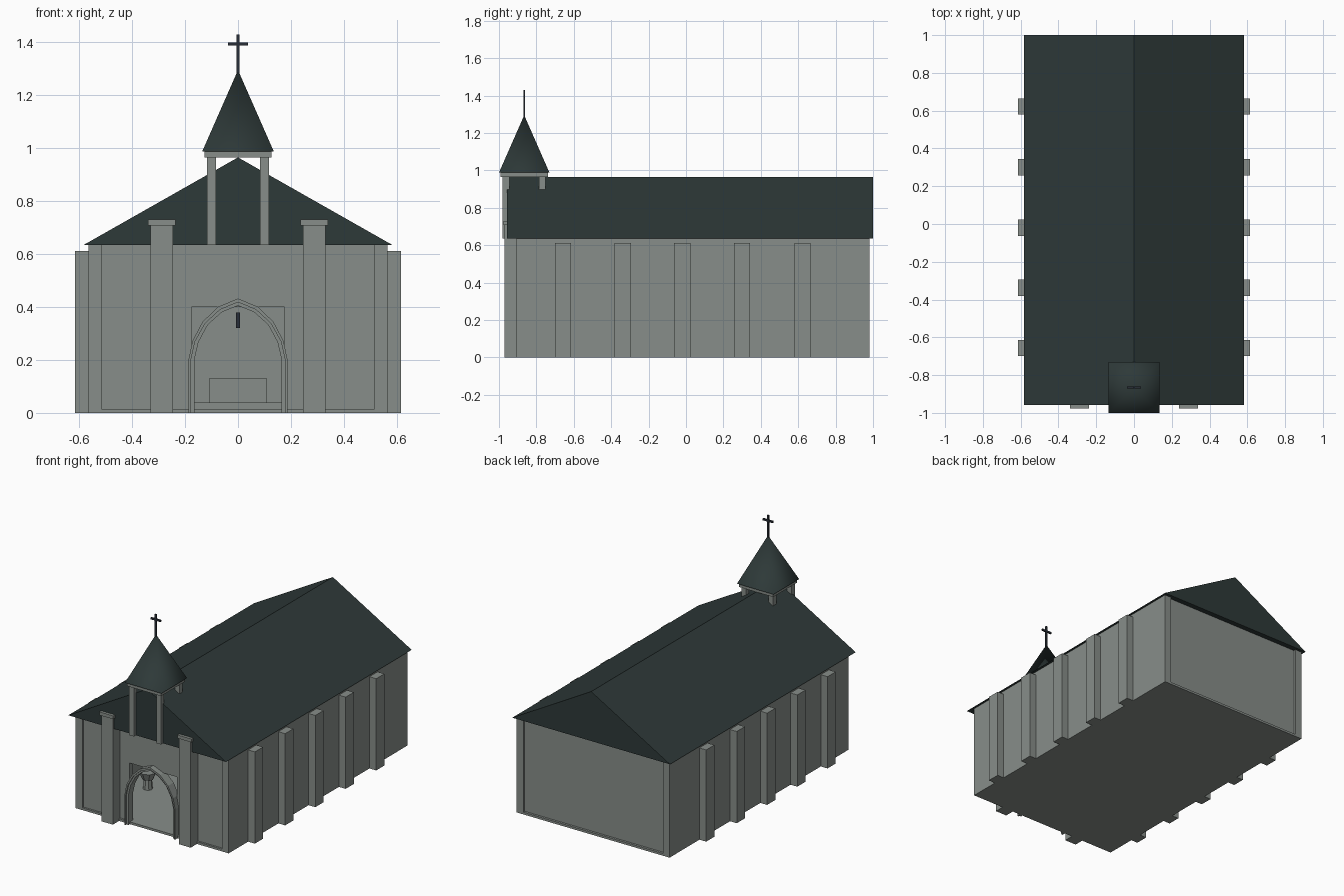
import bpy, bmesh, math

if "Cube" in bpy.data.objects:
    bpy.data.objects.remove(bpy.data.objects["Cube"])


def material(name, rgb):
    m = bpy.data.materials.new(name)
    m.diffuse_color = (*rgb, 1)
    m.use_nodes = True
    m.node_tree.nodes["Principled BSDF"].inputs["Base Color"].default_value = m.diffuse_color
    return m


STONE = material("grey_stone", (0.245, 0.27, 0.252))
SLATE = material("dark_slate", (0.027, 0.041, 0.040))
IRON = material("dark_iron", (0.021, 0.027, 0.037))


def finish(name, bm, mat):
    bmesh.ops.recalc_face_normals(bm, faces=bm.faces)
    me = bpy.data.meshes.new(name)
    bm.to_mesh(me)
    bm.free()
    me.materials.append(mat)
    ob = bpy.data.objects.new(name, me)
    bpy.context.collection.objects.link(ob)
    return ob


def box(name, x, y, z, mat=STONE):
    """Box from (min, max) pairs on each axis."""
    bm = bmesh.new()
    bmesh.ops.create_cube(bm, size=1)
    for v in bm.verts:
        v.co = [a + (c + 0.5) * (b - a) for c, (a, b) in zip(v.co, (x, y, z))]
    return finish(name, bm, mat)


def pair(name, x, y, z, mat=STONE):
    """The same box on the left and right."""
    box(name + "_right", x, y, z, mat)
    box(name + "_left", (-x[1], -x[0]), y, z, mat)


def extrude_profile(name, pts, y0, y1, mat):
    """Front outline (x, z) pushed back from y0 to y1."""
    bm = bmesh.new()
    face = bm.faces.new([bm.verts.new((px, y0, pz)) for px, pz in pts])
    res = bmesh.ops.extrude_face_region(bm, geom=[face])
    for g in res["geom"]:
        if isinstance(g, bmesh.types.BMVert):
            g.co.y = y1
    return finish(name, bm, mat)


def cone(name, sides, r1, r2, depth, loc, mat, turn=0.0):
    bm = bmesh.new()
    bmesh.ops.create_cone(bm, cap_ends=True, segments=sides, radius1=r1, radius2=r2, depth=depth)
    c, s = math.cos(turn), math.sin(turn)
    for v in bm.verts:
        x, y, z = v.co
        v.co = (x * c - y * s + loc[0], x * s + y * c + loc[1], z + depth / 2 + loc[2])
    return finish(name, bm, mat)


# Walls: side walls end in corner piers, end walls sit slightly back
EAVE = 0.635
pair("side_wall", (0.515, 0.565), (-0.905, 0.98), (0, EAVE))
box("floor", (-0.515, 0.515), (-0.905, 0.98), (0, 0.015))
box("back_wall", (-0.515, 0.515), (0.93, 0.965), (0.015, EAVE))
extrude_profile("front_wall", [(-0.515, 0.015), (-0.175, 0.015), (-0.175, 0.40), (0.175, 0.40),
                               (0.175, 0.015), (0.515, 0.015), (0.515, EAVE), (-0.515, EAVE)],
                -0.892, -0.855, STONE)

# Side buttresses
for i, y in enumerate((-0.657, -0.338, -0.02, 0.30, 0.622)):
    pair(f"side_buttress_{i + 1}", (0.565, 0.615), (y - 0.043, y + 0.043), (0, 0.612))

# Front piers with flared caps
pair("front_pier", (0.245, 0.33), (-0.97, -0.892), (0, 0.708))
pair("front_pier_cap", (0.237, 0.340), (-0.977, -0.90), (0.708, 0.73))

# Roof
extrude_profile("roof", [(-0.582, EAVE), (0.582, EAVE), (0, 0.965)], -0.958, 1.0, SLATE)

# Pointed doorway arch: outer moulding and slimmer inner moulding
outer = [(0.187, 0), (0.187, 0.2), (0.172, 0.272), (0.134, 0.344), (0.075, 0.401), (0, 0.432)]
middle = [(0.178, 0), (0.178, 0.2), (0.162, 0.27), (0.124, 0.338), (0.068, 0.390), (0, 0.418)]
inner = [(0.165, 0), (0.165, 0.2), (0.149, 0.268), (0.114, 0.333), (0.060, 0.381), (0, 0.405)]


def arch(name, a, b, y0, y1):
    def full(half):
        return half + [(-x, z) for x, z in reversed(half[:-1])]
    extrude_profile(name, full(a) + full(b)[::-1], y0, y1, STONE)


arch("outer_arch", outer, middle, -0.93, -0.87)
arch("inner_arch", middle, inner, -0.92, -0.87)

# Interior: raised chancel, altar, wall bar and font
box("chancel_step", (-0.515, 0.515), (0.45, 0.93), (0.015, 0.04))
box("altar", (-0.11, 0.11), (0.65, 0.78), (0.04, 0.13))
box("altar_bar", (-0.007, 0.007), (0.915, 0.93), (0.32, 0.38), IRON)
cone("font_stem", 8, 0.03, 0.025, 0.065, (-0.35, -0.45, 0.015), STONE)
cone("font_bowl", 8, 0.035, 0.055, 0.05, (-0.35, -0.45, 0.08), STONE)

# Bell tower posts and platform
pair("front_tower_post", (0.083, 0.117), (-0.98, -0.945), (EAVE, 0.967))
pair("back_tower_post", (0.083, 0.117), (-0.785, -0.75), (0.88, 0.967))
box("tower_platform", (-0.126, 0.126), (-0.991, -0.739), (0.965, 0.99))

# Four-sided spire
spire = cone("spire", 4, 0.135 * math.sqrt(2), 0, 0.307, (0, -0.865, 0.988), SLATE, math.pi / 4)
bm = bmesh.new()
bm.from_mesh(spire.data)
for f in bm.faces:
    f.smooth = f.normal.z > -0.5
for e in bm.edges:
    if any(f.normal.z < -0.5 for f in e.link_faces):
        e.smooth = False
bm.to_mesh(spire.data)
bm.free()

# Cross on top
box("cross_stem", (-0.006, 0.006), (-0.87, -0.86), (1.28, 1.43), IRON)
box("cross_arm", (-0.037, 0.037), (-0.87, -0.86), (1.388, 1.40), IRON)
